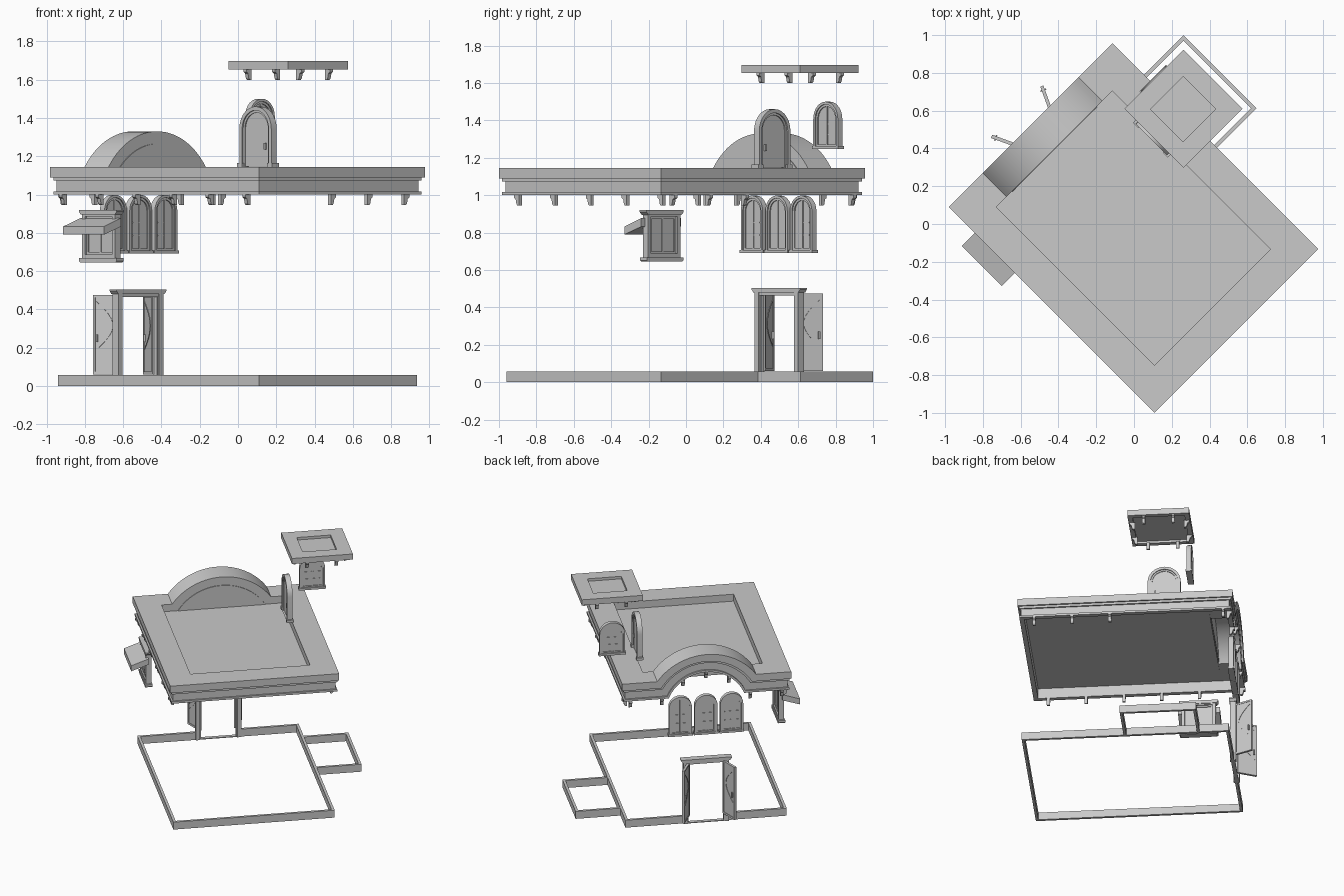
import bpy, bmesh, math
from mathutils import Matrix

if "Cube" in bpy.data.objects:
    bpy.data.objects.remove(bpy.data.objects["Cube"])

# Everything is laid out in building coordinates (u along the facade, v towards
# the facade) and turned 45 degrees into place.
TURN = Matrix.Rotation(math.radians(45), 4, 'Z')
GREY = bpy.data.materials.new("plain_grey")
GREY.diffuse_color = (0.588, 0.588, 0.588, 1)
GREY.use_nodes = True
GREY.node_tree.nodes["Principled BSDF"].inputs["Base Color"].default_value = GREY.diffuse_color


def place(u=0, v=0, deg=0):
    return Matrix.Translation((u, v, 0)) @ Matrix.Rotation(math.radians(deg), 4, 'Z')


def finish(name, bm, smooth=True):
    bmesh.ops.recalc_face_normals(bm, faces=bm.faces)
    me = bpy.data.meshes.new(name)
    bm.to_mesh(me)
    bm.free()
    ob = bpy.data.objects.new(name, me)
    bpy.context.collection.objects.link(ob)
    me.materials.append(GREY)
    ob.matrix_world = TURN
    if smooth:
        bpy.ops.object.select_all(action='DESELECT')
        ob.select_set(True)
        bpy.context.view_layer.objects.active = ob
        bpy.ops.object.shade_smooth_by_angle(angle=math.radians(30))
    return ob


def rect(a0, a1, z0, z1):
    return [(a0, z0), (a1, z0), (a1, z1), (a0, z1)]


def arch(w, z0, z1, n=14):
    r = w / 2
    arc = [(r * math.cos(math.pi * i / n), z1 - r + r * math.sin(math.pi * i / n))
           for i in range(n + 1)]
    return [(-r, z0), (r, z0)] + arc


def bridge(bm, A, B):
    for i in range(len(A)):
        j = (i + 1) % len(A)
        bm.faces.new((A[i], A[j], B[j], B[i]))


def make(name, pieces, smooth=True):
    """Each piece: (outline, d0, d1, matrix[, inner outline]) extruded along depth."""
    bm = bmesh.new()
    for p in pieces:
        outline, d0, d1, M = p[:4]
        loops = [[bm.verts.new(M @ Matrix.Translation((a, d, z)).to_translation())
                  for a, z in o] for o in [outline] + list(p[4:]) for d in (d0, d1)]
        bridge(bm, loops[0], loops[1])
        if len(loops) == 4:
            bridge(bm, loops[2], loops[3])
            bridge(bm, loops[0], loops[2])
            bridge(bm, loops[1], loops[3])
        else:
            bm.faces.new(loops[0])
            bm.faces.new(loops[1])
    return finish(name, bm, smooth)


# ---- roofs: a shell of loops, optionally with a round arch in the facade side
U0, U1, V0, V1 = -0.63, 0.596, -0.784, 0.757
UC, ARC_R, ARC_Z, STEPS = (U0 + U1) / 2, 0.44, 0.89, 28


def roof(name, box, hole, levels, floor, ceiling, arched):
    bm = bmesh.new()

    def loop(r, z, arc_z=None):
        u0, u1, v0, v1 = r
        pts = [(u0, v1, z), (u0, v0, z), (u1, v0, z), (u1, v1, z)]
        if arched:
            az = z if arc_z is None else arc_z
            rad = ARC_R - (levels[0][1] - az)
            lim = math.acos((az - ARC_Z) / rad)
            for i in range(STEPS + 1):
                t = lim - 2 * lim * i / STEPS
                h = z if arc_z is not None else ARC_Z + rad * math.cos(t)
                pts.append((UC + rad * math.sin(t), v1, h))
        return [bm.verts.new(p) for p in pts]

    def inset(t):
        return (box[0] + t, box[1] - t, box[2] + t, box[3] - t)

    top = levels[0][1]
    under = (hole[0] - .005, hole[1] + .005, hole[2] - .005, hole[3] - .005)
    loops = [loop(hole, floor, top), loop(hole, top)]
    loops += [loop(inset(t), z) for t, z in levels]
    loops += [loop(inset(levels[-1][0]), ceiling), loop(under, ceiling)]
    if arched:
        loops.append(loop(under, ceiling - .002, ceiling))
    for a, b in zip(loops, loops[1:]):
        bridge(bm, a, b)
    bm.faces.new(loops[0])
    bm.faces.new(loops[-1])
    return finish(name, bm)


roof("main_roof", (U0, U1, V0, V1), (-.452, .416, -.605, .58),
     [(0, 1.145), (0, 1.09), (.012, 1.09), (.012, 1.073), (.024, 1.073), (.024, 1.016),
      (.012, 1.016), (.012, 1.0), (.046, 1.0)], 1.09, 1.08, True)
TU0, TU1, TV0, TV1 = .396, .838, .025, .467
roof("tower_roof", (TU0, TU1, TV0, TV1), (.491, .737, .124, .368),
     [(0, 1.697), (0, 1.653), (.035, 1.653)], 1.677, 1.67, False)

# ---- brackets under the roofs
def bracket(u, v, deg, z):
    prof = [(0, 0), (.038, 0), (.038, -.014), (.026, -.022), (.02, -.048), (.012, -.056), (0, -.056)]
    return ([(a, z + h) for a, h in prof], -.011, .011, place(u, v, deg))


W = .045
side_v = [-.666 + .271 * i for i in range(6)]
items = [bracket(U0 + W, v, 180, 1.0) for v in side_v]
items += [bracket(U1 - W, v, 0, 1.0) for v in side_v[:3] + side_v[5:]]
items += [bracket(UC + s * o, V1 - W, 90, 1.0) for s in (-1, 1) for o in (.32, .55)]
for t in (-.6, 0, .6):
    items.append(bracket(UC + .295 * math.sin(t), V1 - W, 90, ARC_Z + .297 * math.cos(t)))
make("main_roof_brackets", items, False)

tu, tv = (TU0 + TU1) / 2, (TV0 + TV1) / 2
items = []
for s in (-.106, .106):
    items += [bracket(TU0 + W, tv + s, 180, 1.655), bracket(TU1 - W, tv + s, 0, 1.655),
              bracket(tu + s, TV0 + W, -90, 1.655), bracket(tu + s, TV1 - W, 90, 1.655)]
make("tower_roof_brackets", items, False)

# ---- base plinth, open at the front door
I = place()
bu0, bu1, bv0, bv1, bt, bh = U0 + .028, U1 - .028, V0 + .028, V1 - .028, .02, .058


def wall(u0, u1, v0, v1):
    return (rect(u0, u1, 0, bh), v0, v1, I)


make("main_base", [
    wall(bu0, bu0 + bt, bv0, bv1), wall(bu1 - bt, bu1, bv0, bv1),
    wall(bu0 + bt, bu1 - bt, bv0, bv0 + bt),
    wall(bu0 + bt, UC - .16, bv1 - bt, bv1), wall(UC + .16, bu1 - bt, bv1 - bt, bv1)], False)
make("tower_base", [
    wall(.872, .892, -.025, .521), wall(bu1, .872, -.025, -.005), wall(bu1, .872, .501, .521)], False)

# ---- main double door with open leaves
D = place(UC, .722)
make("main_door_frame", [
    (rect(-.165, -.135, 0, .48), -.022, .022, D), (rect(.135, .165, 0, .48), -.022, .022, D),
    (rect(-.135, -.127, 0, .48), -.012, .012, D), (rect(.127, .135, 0, .48), -.012, .012, D),
    (rect(-.135, .135, .465, .48), -.018, .018, D),
    ([(-.17, .48), (.17, .48), (.184, .497), (.184, .505), (-.184, .505), (-.184, .497)], -.026, .026, D),
    (rect(-.135, .135, 0, .006), -.015, .015, D)], False)
for side, name in ((1, "right"), (-1, "left")):
    L = place(UC + side * .127, .73, 90 - side * 25)
    outer = [(.125 - .09 * math.sin(math.pi * i / 12), .19 + .25 * i / 12) for i in range(13)]
    inner = [(a + .005, z) for a, z in reversed(outer)]
    make("main_door_leaf_" + name, [
        (rect(0, .145, .06, .475), -.006, .006, L),
        (rect(0, .145, .06, .475), -.009, .009, L, rect(.012, .133, .075, .463)),
        (outer + inner, -.009, .009, L),
        (rect(.118, .126, .23, .27), -.016, .016, L)], False)


# ---- arched windows
def arched_window(name, M, w, z0, z1):
    def ring(w0, t, d):
        k = (w - w0) / 2
        return (arch(w0, z0 + k, z1 - k), -d, d, M, arch(w0 - 2 * t, z0 + k + t, z1 - k - t))
    h = z1 - z0
    g = w / 2 - .034
    parts = [ring(w, .014, .017), ring(w - .028, .012, .01),
             (arch(w - .03, z0 + .015, z1 - .015), -.003, .003, M),
             (rect(-.004, .004, z0 + .02, z1 - .022), -.008, .008, M),
             (rect(-w / 2 - .006, w / 2 + .006, z0, z0 + .016), -.022, .022, M)]
    for f in (.3, .52):
        parts.append((rect(-g, g, z0 + h * f, z0 + h * f + .005), -.006, .006, M))
    make(name, parts)


for i in (-1, 0, 1):
    arched_window("facade_window_%d" % (i + 2), place(UC + .186 * i, .717), .166, .692, .998)
arched_window("tower_window", place(tu, .455), .186, 1.246, 1.50)

# ---- arched tower door
T = place(.40, .252, 90)
make("tower_door_frame", [
    (arch(.236, 1.145, 1.46), -.02, .02, T, arch(.196, 1.145, 1.44)),
    (arch(.196, 1.145, 1.44), -.012, .012, T, arch(.172, 1.145, 1.428)),
    (rect(-.13, -.092, 1.145, 1.165), -.025, .025, T),
    (rect(.092, .13, 1.145, 1.165), -.025, .025, T)])
make("tower_door_leaf", [
    (arch(.172, 1.147, 1.428), -.006, .006, T),
    (rect(-.07, -.058, 1.235, 1.27), -.018, .018, T)])

# ---- side window with awning
S = place(bu0 + .005, .413, 90)
make("side_window_frame", [
    (rect(-.122, .122, .665, .90), -.02, .02, S, rect(-.1, .1, .687, .885)),
    (rect(-.1, .1, .687, .885), -.01, .01, S, rect(-.088, .088, .699, .873)),
    (rect(-.005, .005, .699, .873), -.008, .008, S),
    ([(-.13, .645), (.13, .645), (.138, .652), (.138, .668), (-.138, .668), (-.138, .652)], -.026, .026, S),
    ([(-.125, .895), (.125, .895), (.14, .91), (.14, .92), (-.14, .92), (-.14, .91)], -.026, .026, S)], False)
make("side_window_glass", [(rect(-.095, .095, .69, .88), -.003, .003, S)], False)
make("side_window_awning", [
    ([(0, .832), (.126, .79), (.126, .833), (0, .877)], -.15, .15, place(bu0, .413, 180))], False)
